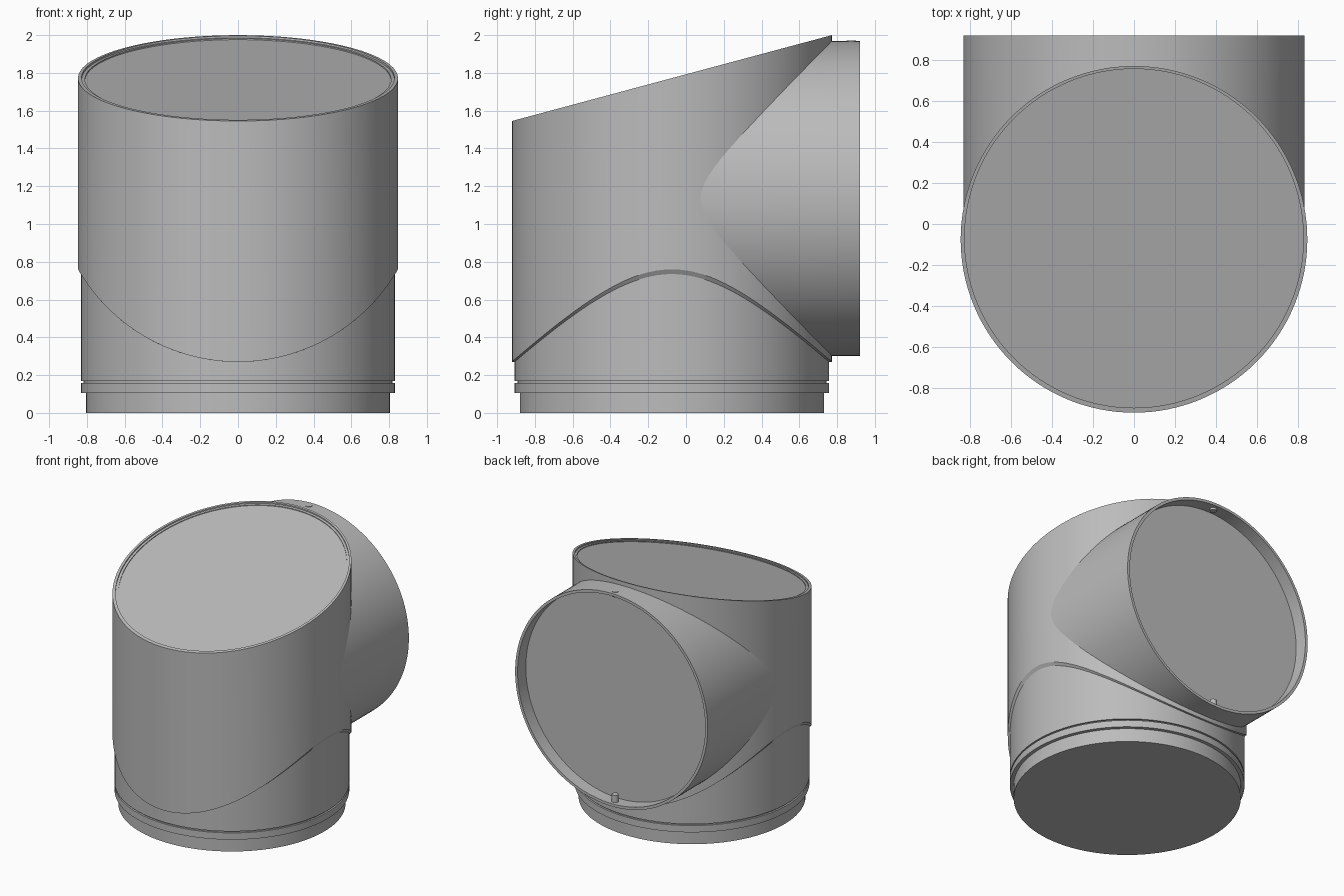
import bpy, bmesh, math
from mathutils import Vector

if "Cube" in bpy.data.objects:
    bpy.data.objects.remove(bpy.data.objects["Cube"], do_unlink=True)

SEG = 128
AXIS_Y = -0.075      # main cylinder axis
R = 0.847            # sleeve radius
PIPE_Z = 1.135       # side pipe axis height

grey = bpy.data.materials.new("plain grey")
grey.use_nodes = True
colour = (0.5, 0.5, 0.5, 1)
grey.diffuse_color = colour
grey.node_tree.nodes["Principled BSDF"].inputs["Base Color"].default_value = colour


def loft(name, rings, close_start=False, close_end=False):
    """Skin a list of vertex rings, optionally capping the ends."""
    bm = bmesh.new()
    loops = [[bm.verts.new(p) for p in ring] for ring in rings]
    for a, b in zip(loops, loops[1:]):
        for i in range(len(a)):
            j = (i + 1) % len(a)
            bm.faces.new((a[i], a[j], b[j], b[i]))
    if close_start:
        bm.faces.new(loops[0][::-1])
    if close_end:
        bm.faces.new(loops[-1])
    bmesh.ops.recalc_face_normals(bm, faces=bm.faces)
    mesh = bpy.data.meshes.new(name)
    bm.to_mesh(mesh)
    bm.free()
    mesh.materials.append(grey)
    obj = bpy.data.objects.new(name, mesh)
    bpy.context.collection.objects.link(obj)
    bpy.ops.object.select_all(action='DESELECT')
    obj.select_set(True)
    bpy.context.view_layer.objects.active = obj
    bpy.ops.object.shade_smooth_by_angle(angle=math.radians(30))
    return obj


def upright_ring(r, height, cy=AXIS_Y, seg=SEG):
    """Ring around a vertical axis; height is a function of x and y."""
    ring = []
    for i in range(seg):
        a = math.tau * i / seg
        x, y = r * math.cos(a), cy + r * math.sin(a)
        ring.append(Vector((x, y, height(x, y))))
    return ring


def level(z):
    return lambda x, y: z


def slope(drop):
    return lambda x, y: 1.545 + (y + 0.922) * 0.2684 - drop


def saddle(x, y):
    # circular arc seen from the front, low at front and back
    bend = 0.977
    return 0.27 + bend - math.sqrt(bend ** 2 - x ** 2)


# Lower tube: spigot, locating ring, groove and plain wall
profile = [(0.805, 0), (0.805, 0.105), (0.832, 0.105), (0.832, 0.158),
           (0.818, 0.158), (0.818, 0.17), (0.832, 0.17), (0.832, 0.85)]
loft("lower_tube", [upright_ring(r, level(z)) for r, z in profile], True, True)

# Outer sleeve: saddle-cut lower edge, sloping top with stepped rim and lid
loft("outer_sleeve", [
    upright_ring(0.83, saddle),
    upright_ring(R, saddle),
    upright_ring(R, slope(0)),
    upright_ring(0.828, slope(0), AXIS_Y + 0.005),
    upright_ring(0.828, slope(0.01), AXIS_Y + 0.005),
    upright_ring(0.81, slope(0.01), AXIS_Y + 0.008),
    upright_ring(0.81, slope(0.016), AXIS_Y + 0.008),
], close_end=True)


def pipe_ring(r, depth):
    """Ring around the side pipe axis; depth is a function of x."""
    ring = []
    for i in range(SEG):
        a = math.tau * i / SEG
        x = r * math.cos(a)
        ring.append(Vector((x, depth(x), PIPE_Z + r * math.sin(a))))
    return ring


def inside_sleeve(x):
    return AXIS_Y + math.sqrt(max(0.833 ** 2 - x ** 2, 0))


# Side pipe: starts just inside the sleeve, open lip with recessed end plate
loft("side_pipe", [
    pipe_ring(0.833, inside_sleeve),
    pipe_ring(0.833, lambda x: 0.922),
    pipe_ring(0.812, lambda x: 0.922),
    pipe_ring(0.812, lambda x: 0.82),
], close_end=True)

# Small fixing pins through the top and bottom of the pipe lip
for name, low, high in (("upper_pin", 1.93, 1.971), ("lower_pin", 0.305, 0.38)):
    loft(name, [upright_ring(0.025, level(z), 0.875, 20) for z in (low, high)],
         True, True)
